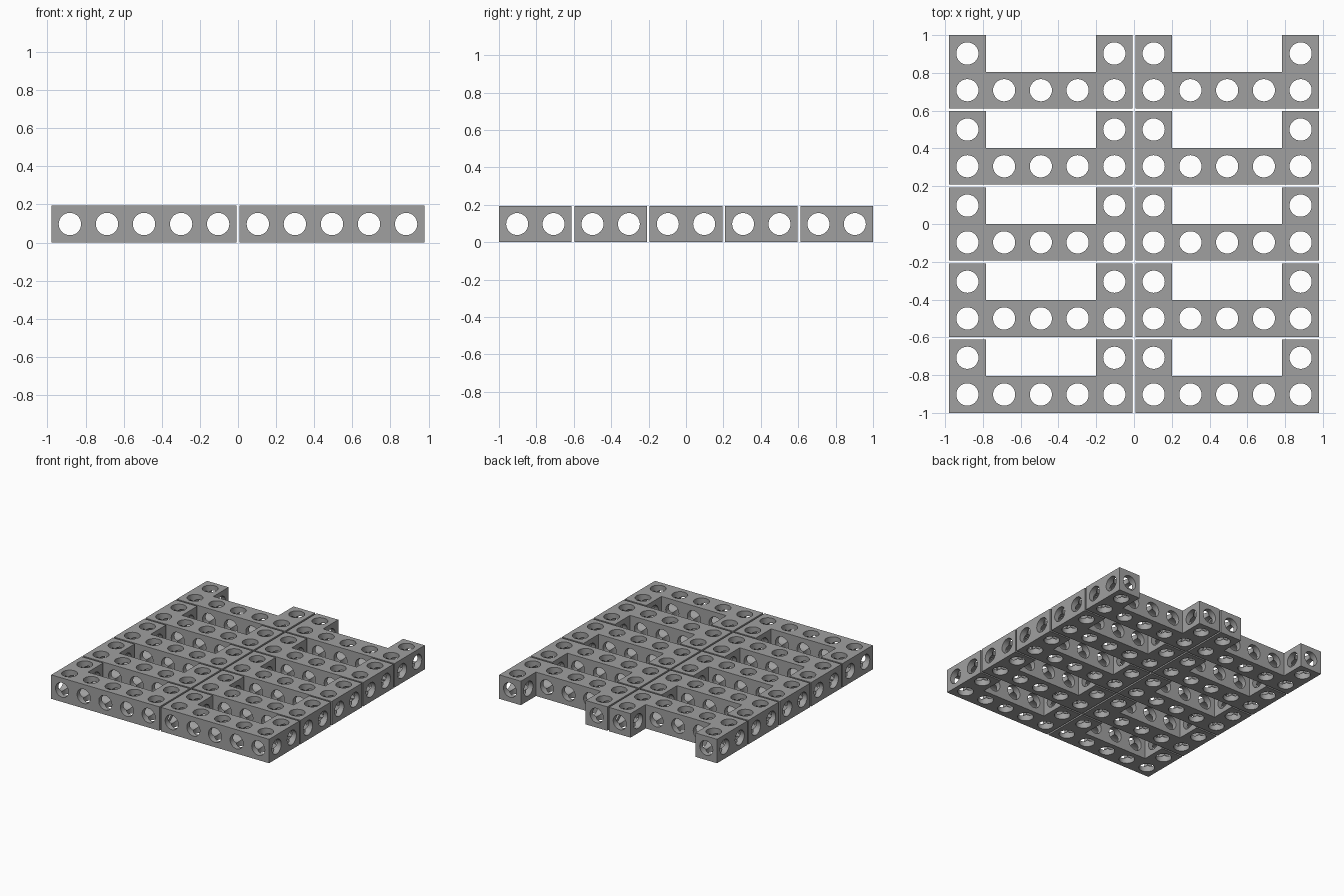
import bpy, bmesh, math
from mathutils import Vector

if "Cube" in bpy.data.objects:
    bpy.data.objects.remove(bpy.data.objects["Cube"])

U = 0.1945        # size of one cubic cell
GAP = 0.0137      # gap between neighbouring brackets
R = 0.0588        # hole radius
N = 32            # hole segments (multiple of 8)
H = U / 2

grey = bpy.data.materials.new("grey plastic")
grey.diffuse_color = (0.35, 0.35, 0.35, 1)
grey.use_nodes = True
grey.node_tree.nodes["Principled BSDF"].inputs["Base Color"].default_value = grey.diffuse_color

# Cells of one U-shaped bracket: a five-cell bar with an arm at each end
cells = {(i, 0) for i in range(5)} | {(0, 1), (4, 1)}


def add_side(bm, centre, axis, sign, has_wall):
    """Bored tunnel from the cell centre to one side, plus the pierced wall."""
    def place(a, b, depth):
        p = Vector((0, 0, 0))
        p[axis] = sign * depth
        p[(axis + 1) % 3] = a
        p[(axis + 2) % 3] = b
        return bm.verts.new(centre + p)

    inner, rim, edge = [], [], []
    for k in range(N):
        t = 2 * math.pi * k / N
        c, s = math.cos(t), math.sin(t)
        m = max(abs(c), abs(s))
        inner.append(place(R * c, R * s, R * m))   # meets the crossing tunnels
        rim.append(place(R * c, R * s, H))
        if has_wall:
            edge.append(place(H * c / m, H * s / m, H))
    for k in range(N):
        j = (k + 1) % N
        rings = [(inner, rim)] + ([(rim, edge)] if has_wall else [])
        for lo, hi in rings:
            quad = [lo[k], hi[k], hi[j], lo[j]]
            bm.faces.new(quad if sign < 0 else quad[::-1])


def bracket_mesh():
    bm = bmesh.new()
    for i, j in cells:
        centre = Vector(((i - 2) * U, (j - 0.5) * U, 0))
        for axis in range(3):
            for sign in (-1, 1):
                step = [0, 0, 0]
                step[axis] = sign
                joined = axis < 2 and (i + step[0], j + step[1]) in cells
                add_side(bm, centre, axis, sign, not joined)
    bmesh.ops.remove_doubles(bm, verts=bm.verts, dist=1e-5)
    bmesh.ops.recalc_face_normals(bm, faces=bm.faces)
    # Smooth tunnels, crisp rims and edges
    for f in bm.faces:
        f.smooth = True
    for e in bm.edges:
        e.smooth = len(e.link_faces) == 2 and e.calc_face_angle(0) < math.radians(30)
    me = bpy.data.meshes.new("bracket")
    bm.to_mesh(me)
    bm.free()
    me.materials.append(grey)
    return me


# Two columns of five brackets
mesh = bracket_mesh()
for col in range(2):
    for row in range(5):
        ob = bpy.data.objects.new(f"bracket_{col + 1}_{row + 1}", mesh)
        ob.location = ((col - 0.5) * (5 * U + GAP), (row - 2) * (2 * U + GAP), H)
        bpy.context.collection.objects.link(ob)
